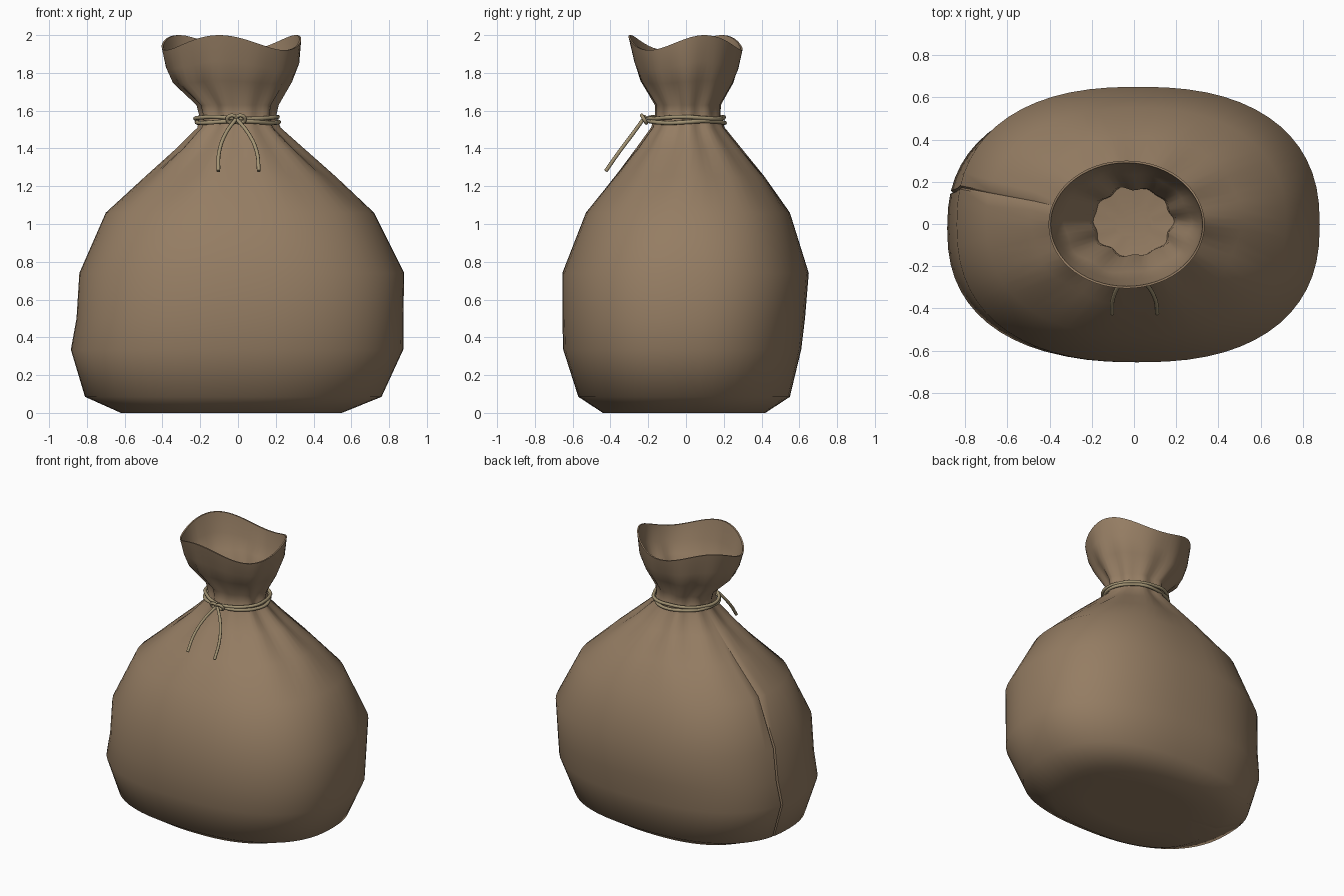
import bpy
import bmesh
from math import sin, cos, pi, radians, copysign

cube = bpy.data.objects.get("Cube")
if cube:
    bpy.data.objects.remove(cube, do_unlink=True)


def make_material(name, color):
    mat = bpy.data.materials.new(name)
    mat.use_nodes = True
    mat.diffuse_color = color
    bsdf = mat.node_tree.nodes["Principled BSDF"]
    bsdf.inputs["Base Color"].default_value = color
    bsdf.inputs["Roughness"].default_value = 0.9
    return mat


burlap = make_material("brown burlap", (0.30, 0.205, 0.125, 1))
twine = make_material("pale twine", (0.36, 0.29, 0.17, 1))

# Sack rings: height, x min, x max, y min, y max, squareness, pleat depth
RINGS = [
    (0.00, -0.62, 0.55, -0.44, 0.42, 2.4, 0),
    (0.085, -0.81, 0.76, -0.57, 0.55, 2.4, 0),
    (0.335, -0.885, 0.875, -0.65, 0.61, 2.4, 0),
    (0.50, -0.855, 0.875, -0.655, 0.63, 2.4, 0),
    (0.74, -0.84, 0.88, -0.655, 0.65, 2.4, 0),
    (1.06, -0.70, 0.72, -0.53, 0.55, 2.3, 0),
    (1.25, -0.49, 0.51, -0.38, 0.42, 2.1, 0.012),
    (1.40, -0.32, 0.33, -0.26, 0.29, 2, 0.04),
    (1.51, -0.21, 0.21, -0.18, 0.20, 2, 0.05),
    (1.57, -0.20, 0.19, -0.16, 0.18, 2, 0.04),
    (1.63, -0.215, 0.20, -0.16, 0.18, 2, 0.05),
    (1.75, -0.34, 0.275, -0.24, 0.25, 2, 0.025),
    (1.84, -0.38, 0.32, -0.275, 0.28, 2, 0.008),
    (1.96, -0.405, 0.335, -0.305, 0.30, 2, 0),
]
SEAM = radians(168)
STEPS = 60
# Even columns, plus a tight pair beside the seam column
angles = [2 * pi * i / STEPS for i in range(STEPS)]
angles = sorted(angles + [SEAM - 0.012, SEAM + 0.012])


def power(v, n):
    return copysign(abs(v) ** (2 / n), v)


def ring_points(ring, inset=0.0):
    z, x0, x1, y0, y1, n, pleat = ring
    cx, cy = (x0 + x1) / 2, (y0 + y1) / 2
    rx, ry = (x1 - x0) / 2 - inset, (y1 - y0) / 2 - inset
    points = []
    for a in angles:
        # Uneven gathers near the tie
        s = 1 + pleat * (cos(10 * a) + 0.6 * sin(7 * a + 1))
        if abs(a - SEAM) < 0.001 and 0.05 < z < 1.3:
            s -= 0.012
        # Three soft waves along the mouth
        wave = 0.04 * cos(3 * (a - radians(20))) * max(0, (z - 1.7) / 0.26)
        points.append((cx + rx * s * power(cos(a), n),
                       cy + ry * s * power(sin(a), n), z + wave))
    return points


def build_sack():
    bm = bmesh.new()
    floor = [(x * 0.6, y * 0.6, 0) for x, y, z in ring_points(RINGS[0])]
    loops = [floor] + [ring_points(r) for r in RINGS]
    # Lining folds over the mouth and runs down to the tie
    loops += [ring_points(r, 0.01) for r in reversed(RINGS[9:])]
    loops.append([(x * 0.5, y * 0.5, z - 0.01) for x, y, z in loops[-1]])
    rows = [[bm.verts.new(p) for p in loop] for loop in loops]
    count = len(angles)
    for low, high in zip(rows, rows[1:]):
        for i in range(count):
            j = (i + 1) % count
            bm.faces.new((low[i], low[j], high[j], high[i]))
    bm.faces.new(list(reversed(rows[0])))
    bm.faces.new(rows[-1])
    mesh = bpy.data.meshes.new("sack")
    bm.to_mesh(mesh)
    bm.free()
    mesh.materials.append(burlap)
    sack = bpy.data.objects.new("sack", mesh)
    bpy.context.collection.objects.link(sack)
    bpy.ops.object.select_all(action="DESELECT")
    sack.select_set(True)
    bpy.context.view_layer.objects.active = sack
    bpy.ops.object.shade_smooth_by_angle(angle=radians(50))


def cord(name, points, radius=0.011, closed=False):
    curve = bpy.data.curves.new(name, "CURVE")
    curve.dimensions = "3D"
    curve.bevel_depth = radius
    curve.bevel_resolution = 2
    curve.use_fill_caps = True
    spline = curve.splines.new("BEZIER")
    spline.bezier_points.add(len(points) - 1)
    for bp, p in zip(spline.bezier_points, points):
        bp.co = p
        bp.handle_left_type = bp.handle_right_type = "AUTO"
    spline.use_cyclic_u = closed
    spline.resolution_u = 5
    curve.materials.append(twine)
    obj = bpy.data.objects.new(name, curve)
    bpy.context.collection.objects.link(obj)


build_sack()

# Two turns of cord around the neck
for name, z, phase in (("lower_cord", 1.54, 0), ("upper_cord", 1.562, 2)):
    turn = []
    for i in range(16):
        a = 2 * pi * i / 16
        r = 1 + 0.025 * cos(5 * a + phase)
        turn.append((-0.006 + 0.218 * r * cos(a), 0.005 + 0.2 * r * sin(a),
                     z + 0.005 * sin(3 * a + phase)))
    cord(name, turn, closed=True)

# Knot and hanging ends
for side, name in ((-1, "right"), (1, "left")):
    loop = [(-0.01 + side * (0.022 + 0.025 * cos(a)), -0.222 - 0.012 * sin(a),
             1.555 + 0.02 * sin(a)) for a in (0, pi / 2, pi, 3 * pi / 2)]
    cord(name + "_knot_loop", loop, 0.01, True)
    cord(name + "_cord_end", [
        (-0.01 - side * 0.01, -0.215, 1.57),
        (-0.005 + side * 0.06, -0.28, 1.48),
        (side * 0.1, -0.355, 1.38),
        (0.003 + side * 0.107, -0.425, 1.28)], 0.01)
